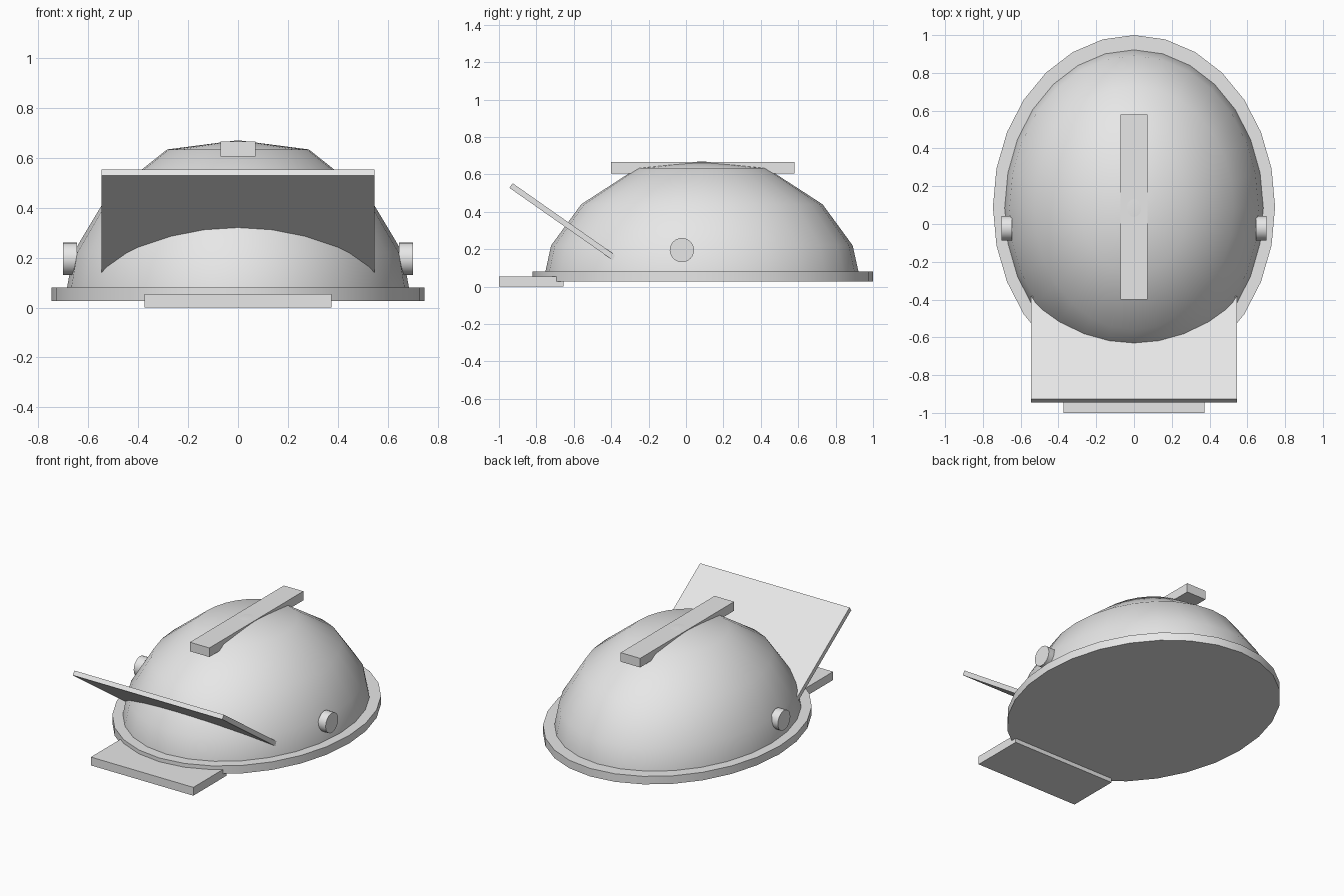
import bpy, bmesh, math
from mathutils import Matrix

if "Cube" in bpy.data.objects:
    bpy.data.objects.remove(bpy.data.objects["Cube"])

grey = bpy.data.materials.new("plain grey")
grey.diffuse_color = (0.8, 0.8, 0.8, 1)
grey.use_nodes = True
grey.node_tree.nodes["Principled BSDF"].inputs["Base Color"].default_value = grey.diffuse_color


def finish(name, bm, smooth=None):
    bmesh.ops.recalc_face_normals(bm, faces=bm.faces)
    me = bpy.data.meshes.new(name)
    bm.to_mesh(me)
    bm.free()
    me.materials.append(grey)
    ob = bpy.data.objects.new(name, me)
    bpy.context.collection.objects.link(ob)
    if smooth:
        bpy.ops.object.select_all(action='DESELECT')
        ob.select_set(True)
        bpy.context.view_layer.objects.active = ob
        bpy.ops.object.shade_smooth_by_angle(angle=math.radians(smooth))
    return ob


def box(name, size, loc, tilt=0):
    bm = bmesh.new()
    m = (Matrix.Translation(loc) @ Matrix.Rotation(math.radians(tilt), 4, 'X')
         @ Matrix.Diagonal((*size, 1)))
    bmesh.ops.create_cube(bm, size=1, matrix=m)
    return finish(name, bm)


def cylinder(name, sides, matrix):
    bm = bmesh.new()
    bmesh.ops.create_cone(bm, cap_ends=True, segments=sides, radius1=1,
                          radius2=1, depth=1, matrix=matrix)
    return finish(name, bm, 30)


# Oval dome: rings of (y radius, height) closed by an apex
SIDES, CY, RATIO = 28, 0.085, 0.818
bm = bmesh.new()
rings = []
for r, z in [(0.84, 0.05), (0.837, 0.08), (0.806, 0.22), (0.645, 0.44), (0.347, 0.633)]:
    rings.append([bm.verts.new((RATIO * r * math.sin(2 * math.pi * i / SIDES),
                                CY + r * math.cos(2 * math.pi * i / SIDES), z))
                  for i in range(SIDES)])
apex = bm.verts.new((0, CY, 0.67))
for i in range(SIDES):
    j = (i + 1) % SIDES
    for a, b in zip(rings, rings[1:]):
        bm.faces.new((a[i], a[j], b[j], b[i]))
    bm.faces.new((rings[-1][i], rings[-1][j], apex))
bm.faces.new(rings[0])
finish("dome", bm, 40)

# Flat oval rim under the dome
cylinder("rim", SIDES, Matrix.Translation((0, 0.09, 0.0535))
         @ Matrix.Diagonal((0.747, 0.91, 0.053, 1)))

# Round side bolts
for side, s in (("left", -1), ("right", 1)):
    cylinder(side + "_bolt", 24, Matrix.Translation((s * 0.673, -0.022, 0.195))
             @ Matrix.Rotation(math.pi / 2, 4, 'Y')
             @ Matrix.Diagonal((0.065, 0.065, 0.056, 1)))

# Crest bar, raised visor plate and front chin ledge
box("crest_bar", (0.142, 0.98, 0.06), (0, 0.09, 0.635))
box("visor", (1.092, 0.68, 0.03), (0, -0.657, 0.345), -35)
box("chin_ledge", (0.748, 0.345, 0.055), (0, -0.8275, 0.0275))
